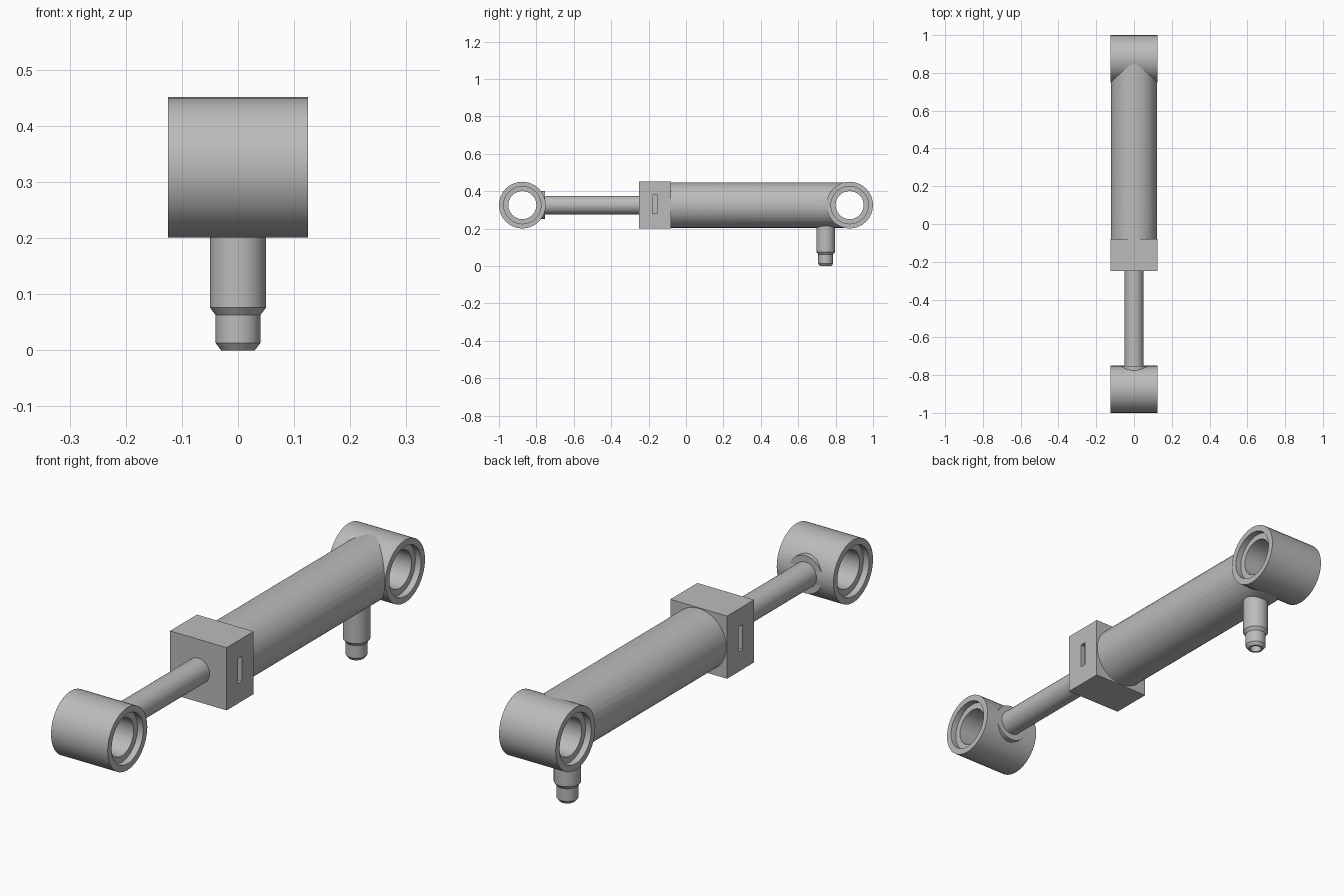
import bpy, bmesh, math
from mathutils import Matrix

if "Cube" in bpy.data.objects:
    bpy.data.objects.remove(bpy.data.objects["Cube"])

AXIS_Z = 0.326      # height of the cylinder axis
EYE_Y = 0.875       # distance of the eye centres from the middle
R = 0.125           # outer radius of the eyes

steel = bpy.data.materials.new("steel_grey")
steel.use_nodes = True
GREY = (0.5, 0.5, 0.5, 1)
steel.diffuse_color = GREY
steel.node_tree.nodes["Principled BSDF"].inputs["Base Color"].default_value = GREY

TURN = {"X": Matrix.Rotation(math.pi / 2, 4, "Y"),
        "Y": Matrix.Rotation(-math.pi / 2, 4, "X"),
        "Z": Matrix.Identity(4)}


def finish(name, bm):
    bmesh.ops.recalc_face_normals(bm, faces=bm.faces)
    mesh = bpy.data.meshes.new(name)
    bm.to_mesh(mesh)
    bm.free()
    mesh.materials.append(steel)
    obj = bpy.data.objects.new(name, mesh)
    bpy.context.collection.objects.link(obj)
    return obj


def smooth(obj):
    bpy.ops.object.select_all(action="DESELECT")
    obj.select_set(True)
    bpy.context.view_layer.objects.active = obj
    bpy.ops.object.shade_smooth_by_angle(angle=math.radians(30))


def lathe(name, profile, axis, centre, steps=32):
    """Spin a closed (radius, distance) profile about an axis."""
    bm = bmesh.new()
    verts = [bm.verts.new((r, 0, d)) for r, d in profile]
    edges = [bm.edges.new((v, verts[i - 1])) for i, v in enumerate(verts)]
    bmesh.ops.spin(bm, geom=verts + edges, cent=(0, 0, 0), axis=(0, 0, 1),
                   angle=math.tau, steps=steps)
    bmesh.ops.remove_doubles(bm, verts=bm.verts, dist=0.0001)
    bm.transform(Matrix.Translation(centre) @ TURN[axis])
    obj = finish(name, bm)
    smooth(obj)
    return obj


def rod(name, radius, start, end, steps=32):
    return lathe(name, [(0, start), (radius, start), (radius, end), (0, end)],
                 "Y", (0, 0, AXIS_Z), steps)


def box(name, size, centre):
    bm = bmesh.new()
    bmesh.ops.create_cube(bm, size=1)
    bm.transform(Matrix.Translation(centre) @ Matrix.Diagonal((*size, 1)))
    return finish(name, bm)


def cut(obj, cutter):
    mod = obj.modifiers.new("cut", "BOOLEAN")
    mod.operation = "DIFFERENCE"
    mod.solver = "EXACT"
    mod.object = cutter
    bpy.context.view_layer.objects.active = obj
    bpy.ops.object.select_all(action="DESELECT")
    obj.select_set(True)
    bpy.ops.object.modifier_apply(modifier=mod.name)
    bpy.data.objects.remove(cutter)


# Mounting eyes: bored bushes with a stepped recess at each end
eye = [(0.075, -0.1), (0.1, -0.1), (0.1, -R), (R, -R),
       (R, R), (0.1, R), (0.1, 0.1), (0.075, 0.1)]
lathe("rod_eye", eye, "X", (0, -EYE_Y, AXIS_Z))
lathe("barrel_eye", eye, "X", (0, EYE_Y, AXIS_Z))

# Barrel, saddled onto the rear eye
barrel = rod("barrel", 0.122, -0.09, EYE_Y)
saddle = lathe("saddle_cutter", [(0, -0.2), (0.115, -0.2), (0.115, 0.2), (0, 0.2)],
               "X", (0, EYE_Y, AXIS_Z))
cut(barrel, saddle)
smooth(barrel)

# Square gland block with a slot in both sides
block = box("gland_block", (0.25, 0.17, 0.25), (0, -0.165, AXIS_Z))
for side in (-1, 1):
    cut(block, box("slot_cutter", (0.04, 0.026, 0.1), (side * R, -0.165, AXIS_Z + 0.004)))

# Piston rod and its weld collar
rod("piston_rod", 0.05, -0.785, -0.24)
rod("rod_collar", 0.075, -0.79, -0.753)

# Stepped oil port with a bored tip
lathe("oil_port", [(0, 0.26), (0.05, 0.26), (0.05, 0.076), (0.04, 0.063),
                   (0.04, 0.013), (0.03, 0), (0.022, 0), (0.022, 0.05), (0, 0.05)],
      "Z", (0, 0.747, 0), 24)
